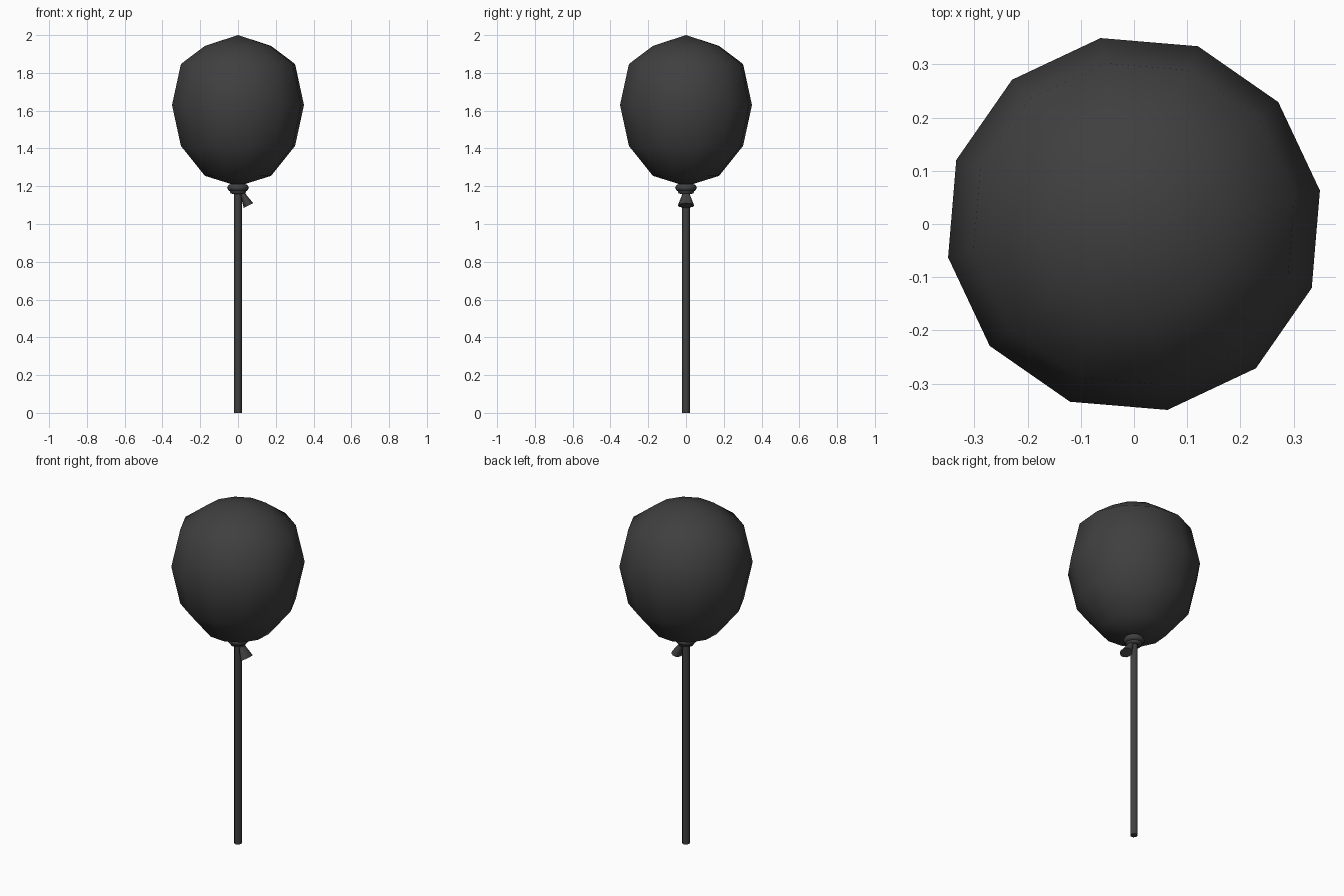
import bpy, math
from mathutils import Vector

if "Cube" in bpy.data.objects:
    bpy.data.objects.remove(bpy.data.objects["Cube"])

mat = bpy.data.materials.new("dark_rubber")
mat.diffuse_color = (0.05, 0.05, 0.05, 1)
mat.use_nodes = True
mat.node_tree.nodes["Principled BSDF"].inputs["Base Color"].default_value = mat.diffuse_color


def finish(ob, name, angle=60):
    ob.name = name
    ob.data.materials.append(mat)
    bpy.ops.object.select_all(action='DESELECT')
    ob.select_set(True)
    bpy.context.view_layer.objects.active = ob
    bpy.ops.object.shade_smooth_by_angle(angle=math.radians(angle))


def lathe(name, profile, sides, turn=0.0, angle=60):
    """Revolve (radius, z) points around z; radius 0 makes a pole."""
    verts, rings, faces = [], [], []
    for r, z in profile:
        n = 1 if r == 0 else sides
        rings.append([len(verts) + i for i in range(n)])
        for i in range(n):
            a = turn + 2 * math.pi * i / sides
            verts.append((r * math.cos(a), r * math.sin(a), z))
    for lo, hi in zip(rings, rings[1:]):
        for i in range(sides):
            j = (i + 1) % sides
            f = [lo[i % len(lo)], lo[j % len(lo)], hi[j % len(hi)], hi[i % len(hi)]]
            faces.append(list(dict.fromkeys(f)))
    me = bpy.data.meshes.new(name)
    me.from_pydata(verts, [], faces)
    ob = bpy.data.objects.new(name, me)
    bpy.context.collection.objects.link(ob)
    finish(ob, name, angle)
    return ob


# Balloon body: twelve sides, slightly turned, tapered below
lathe("balloon", [(0, 1.2), (0.178, 1.255), (0.307, 1.413), (0.355, 1.63),
                  (0.307, 1.847), (0.178, 1.943), (0, 2.0)],
      12, math.radians(10.2))

# Stick
lathe("stick", [(0, 0), (0.02, 0), (0.02, 1.2), (0, 1.2)], 12, angle=40)

# Knot rings under the balloon
for name, major, minor, z in (("knot_ring", 0.037, 0.02, 1.192),
                              ("lower_knot_ring", 0.03, 0.013, 1.172)):
    bpy.ops.mesh.primitive_torus_add(major_segments=16, minor_segments=8,
                                     major_radius=major, minor_radius=minor,
                                     location=(0, 0, z))
    finish(bpy.context.object, name)

# Flattened, flared tail hanging off the knot
start, end = Vector((0.015, 0, 1.178)), Vector((0.055, 0, 1.098))
bpy.ops.mesh.primitive_cone_add(vertices=12, radius1=0.012, radius2=0.043,
                                depth=(end - start).length,
                                location=(start + end) / 2)
tail = bpy.context.object
tail.scale.x = 0.65
tail.rotation_euler.y = math.atan2(end.x - start.x, end.z - start.z)
finish(tail, "knot_tail", 40)
